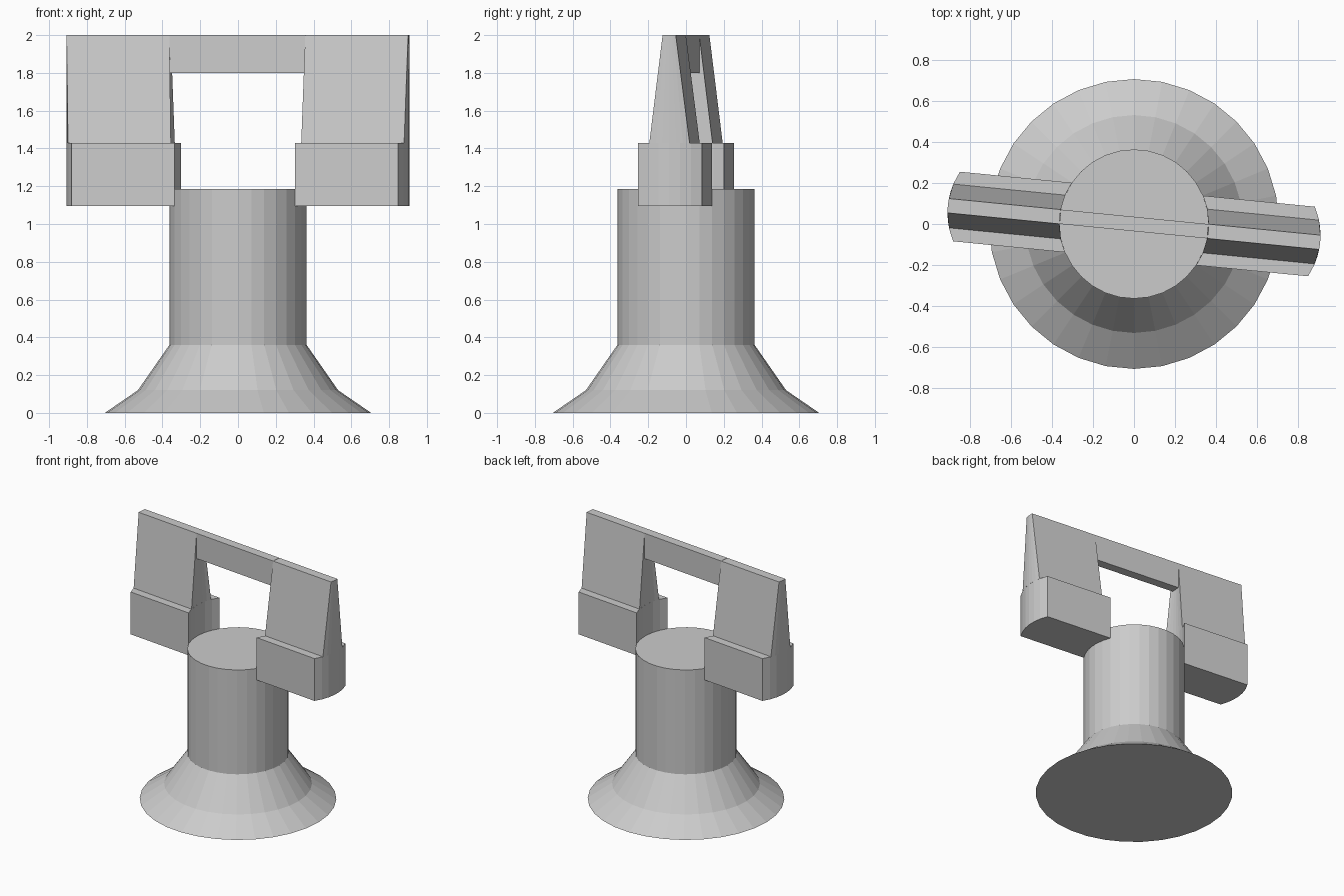
import bpy
import bmesh
from math import cos, sin, sqrt, pi, radians

cube = bpy.data.objects.get("Cube")
if cube:
    bpy.data.objects.remove(cube, do_unlink=True)

SIDES = 32
COLUMN_R = 0.363
TIP_CENTRE = 0.547          # centre of the rounded arm tip
TWIST = radians(-5.625)     # handle is turned slightly

grey = bpy.data.materials.new("plain_grey")
grey.use_nodes = True
colour = (0.6, 0.6, 0.6, 1)
grey.diffuse_color = colour
grey.node_tree.nodes["Principled BSDF"].inputs["Base Color"].default_value = colour


def loft(name, rings, turn=0.0):
    """Skin a stack of equal-length rings and cap both ends."""
    bm = bmesh.new()
    rows = [[bm.verts.new(p) for p in ring] for ring in rings]
    for low, high in zip(rows, rows[1:]):
        for i in range(len(low)):
            j = (i + 1) % len(low)
            bm.faces.new((low[i], low[j], high[j], high[i]))
    bm.faces.new(rows[0][::-1])
    bm.faces.new(rows[-1])
    bmesh.ops.recalc_face_normals(bm, faces=bm.faces)
    mesh = bpy.data.meshes.new(name)
    bm.to_mesh(mesh)
    bm.free()
    mesh.materials.append(grey)
    obj = bpy.data.objects.new(name, mesh)
    obj.rotation_euler.z = turn
    bpy.context.collection.objects.link(obj)
    return obj


def circle(r, z):
    return [(r * cos(2 * pi * i / SIDES), r * sin(2 * pi * i / SIDES), z)
            for i in range(SIDES)]


def arm_ring(half, z, steps=6):
    """Arm footprint: rounded tip outside, hollow curve against the column."""
    ys = [half * (2 * i / steps - 1) for i in range(steps + 1)]
    arc = [sqrt(COLUMN_R ** 2 - y * y) for y in ys]
    outer = [(TIP_CENTRE + x, y, z) for x, y in zip(arc, ys)]
    inner = [(x, y, z) for x, y in zip(arc, ys)]
    return outer + inner[::-1]


def box_ring(x, y, z):
    return [(-x, -y, z), (x, -y, z), (x, y, z), (-x, y, z)]


# Flared foot and straight column
loft("flared_column", [circle(0.705, 0), circle(0.53, 0.12),
                       circle(COLUMN_R, 0.36), circle(COLUMN_R, 1.185)])

# Two arms: a straight block below, a tapered wedge above
for side, turn in (("left", TWIST), ("right", TWIST + pi)):
    loft(side + "_arm_block", [arm_ring(0.17, 1.095), arm_ring(0.17, 1.43)], turn)
    loft(side + "_arm_wedge", [arm_ring(0.107, 1.43), arm_ring(0.035, 2)], turn)

# Crossbar joining the wedges
loft("crossbar", [box_ring(0.361, 0.035, 1.8), box_ring(0.361, 0.035, 2)], TWIST)
